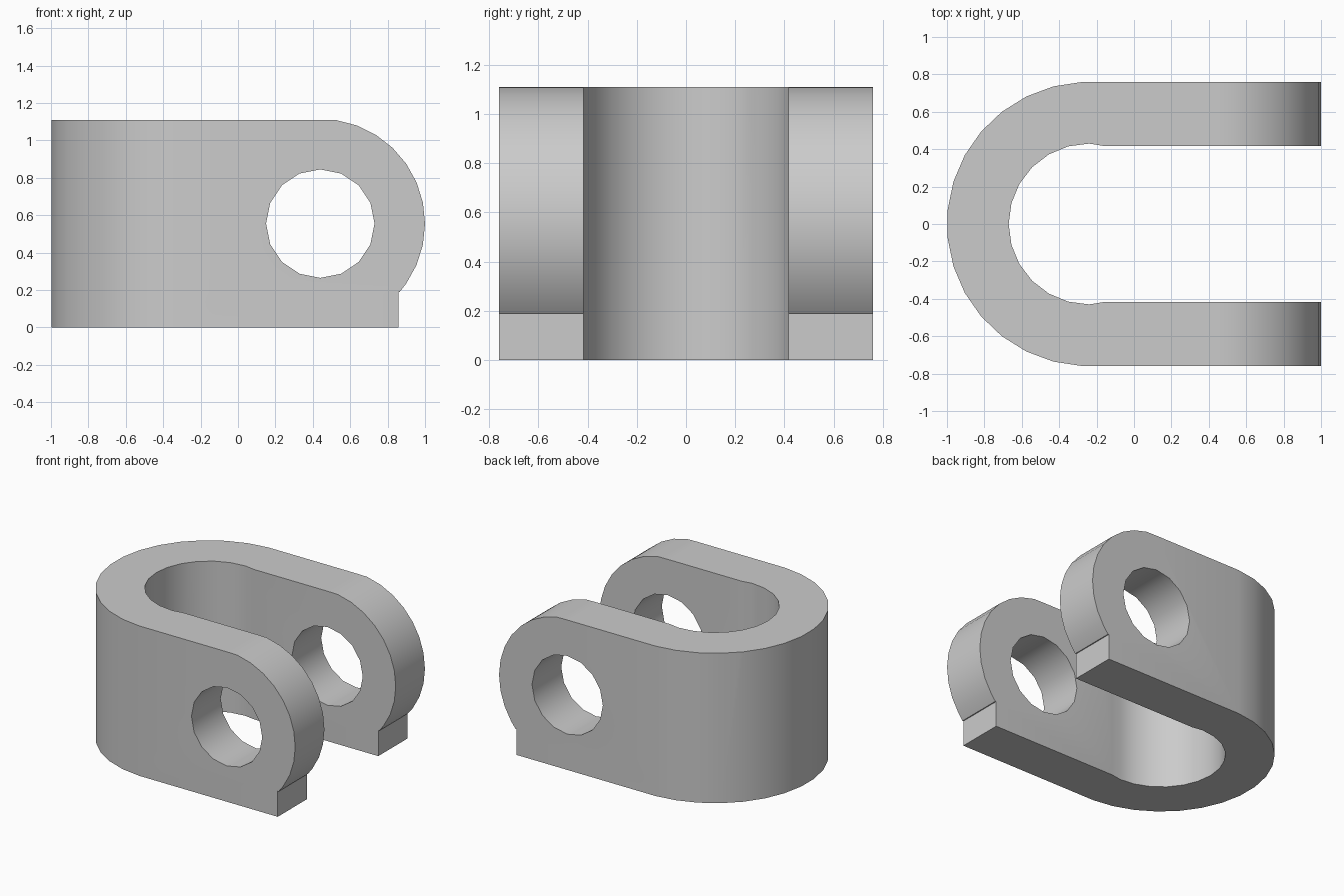
import bpy
import bmesh
from math import sin, cos, radians
from mathutils import Vector

cube = bpy.data.objects.get("Cube")
if cube:
    bpy.data.objects.remove(cube, do_unlink=True)

HEIGHT = 1.11
STEP = 11.6
EYE = (0.44, 0.555)
BEND = (-0.24, 0)

grey = bpy.data.materials.new("plain grey")
grey.use_nodes = True
grey.diffuse_color = (0.6, 0.6, 0.6, 1)
grey.node_tree.nodes["Principled BSDF"].inputs["Base Color"].default_value = grey.diffuse_color


def arc(centre, radius, angles):
    return [(centre[0] + radius * cos(radians(a)),
             centre[1] + radius * sin(radians(a))) for a in angles]


def prism(name, outline, axis, low, high):
    """Extrude a closed outline along z (plan) or y (side profile)."""
    bm = bmesh.new()
    place = (lambda u, v: (u, v, low)) if axis == "z" else (lambda u, v: (u, low, v))
    face = bm.faces.new([bm.verts.new(place(u, v)) for u, v in outline])
    moved = bmesh.ops.extrude_face_region(bm, geom=[face])["geom"]
    shift = Vector((0, 0, high - low) if axis == "z" else (0, high - low, 0))
    bmesh.ops.translate(bm, vec=shift, verts=[g for g in moved if isinstance(g, bmesh.types.BMVert)])
    bmesh.ops.recalc_face_normals(bm, faces=bm.faces)
    mesh = bpy.data.meshes.new(name)
    bm.to_mesh(mesh)
    bm.free()
    mesh.materials.append(grey)
    obj = bpy.data.objects.new(name, mesh)
    bpy.context.collection.objects.link(obj)
    return obj


# U-shaped plan: outer bend, then the inner bend back to the open end
outer = arc(BEND, 0.76, [180 + STEP * (i - 7.5) for i in range(16)])
inner = arc(BEND, 0.43, [270 - 15 * i for i in range(13)])
plan = ([(1.1, 0.759)] + outer + [(1.1, -0.759), (1.1, -0.417), (-0.16, -0.417)]
        + inner + [(-0.16, 0.417), (1.1, 0.417)])
clevis = prism("clevis_body", plan, "z", 0, HEIGHT)

# Side profile: rounded arm ends standing on a short square foot
nose = arc(EYE, 0.56, [-40.7] + [STEP * i for i in range(-3, 8)])
side = [(-1.2, -0.1), (0.857, -0.1), (0.857, 0.19)] + nose + [(EYE[0], HEIGHT), (-1.2, HEIGHT)]
profile = prism("side_profile_cutter", side, "y", -1, 1)

# Pin hole through both arms
hole = prism("pin_hole_cutter", arc(EYE, 0.29, [22.5 * i for i in range(16)]), "y", -1.2, 1.2)

for cutter, operation in ((profile, "INTERSECT"), (hole, "DIFFERENCE")):
    cutter.hide_render = True
    cutter.hide_viewport = True
    mod = clevis.modifiers.new(cutter.name, "BOOLEAN")
    mod.operation = operation
    mod.solver = "EXACT"
    mod.object = cutter

# Bake the cuts and drop the cutters
bpy.context.view_layer.update()
baked = bpy.data.meshes.new_from_object(clevis.evaluated_get(bpy.context.evaluated_depsgraph_get()))
clevis.modifiers.clear()
clevis.data = baked
for cutter in (profile, hole):
    bpy.data.objects.remove(cutter, do_unlink=True)

bpy.ops.object.select_all(action="DESELECT")
clevis.select_set(True)
bpy.context.view_layer.objects.active = clevis
bpy.ops.object.shade_smooth_by_angle(angle=radians(30))
